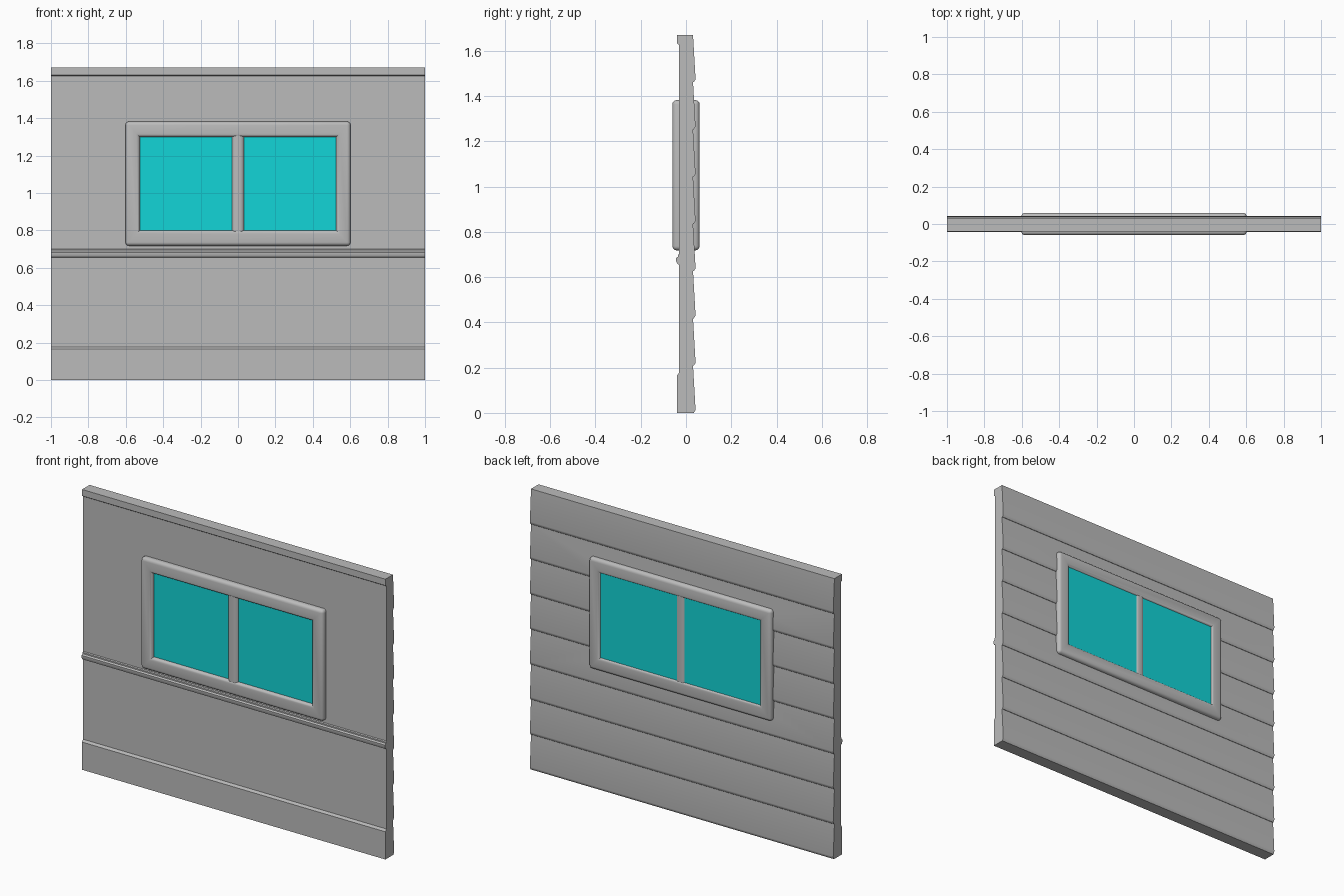
import bpy, bmesh, math

default = bpy.data.objects.get("Cube")
if default:
    bpy.data.objects.remove(default, do_unlink=True)

WINDOW_Z = 1.05          # height of the window centre
HEIGHT = 1.67


def material(name, rgb):
    mat = bpy.data.materials.new(name)
    mat.use_nodes = True
    mat.diffuse_color = (*rgb, 1)
    mat.node_tree.nodes["Principled BSDF"].inputs["Base Color"].default_value = (*rgb, 1)
    return mat


def finish(name, bm, mat, smooth=True):
    bmesh.ops.recalc_face_normals(bm, faces=bm.faces[:])
    mesh = bpy.data.meshes.new(name)
    bm.to_mesh(mesh)
    bm.free()
    obj = bpy.data.objects.new(name, mesh)
    bpy.context.collection.objects.link(obj)
    mesh.materials.append(mat)
    if smooth:
        bpy.ops.object.select_all(action="DESELECT")
        obj.select_set(True)
        bpy.context.view_layer.objects.active = obj
        bpy.ops.object.shade_smooth_by_angle(angle=math.radians(35))
    return obj


def box(size, centre):
    bm = bmesh.new()
    bmesh.ops.create_cube(bm, size=1)
    bmesh.ops.scale(bm, vec=size, verts=bm.verts)
    bmesh.ops.translate(bm, vec=centre, verts=bm.verts)
    return bm


grey = material("plain grey", (0.5, 0.5, 0.5))
cyan = material("cyan glass", (0.006, 0.66, 0.68))

# Wall section: inside face with skirting, dado rail and top trim
section = [(-0.04, 0), (-0.04, 0.165), (-0.03, 0.178), (-0.03, 0.655),
           (-0.037, 0.657), (-0.044, 0.67), (-0.044, 0.683), (-0.036, 0.69),
           (-0.036, 0.698), (-0.03, 0.702), (-0.03, 1.625), (-0.04, 1.632),
           (-0.04, HEIGHT)]
# Outside face: overlapping boards, from the top down
boards = 8
step = HEIGHT / boards
for i in reversed(range(boards)):
    z = i * step
    section += [(0.031, z + step), (0.042, z + 0.018), (0.041, z + 0.01), (0.034, z)]

bm = bmesh.new()
face = bm.faces.new([bm.verts.new((-1, y, z)) for y, z in section])
side = bmesh.ops.extrude_face_region(bm, geom=[face])["geom"]
bmesh.ops.translate(bm, vec=(2, 0, 0),
                    verts=[v for v in side if isinstance(v, bmesh.types.BMVert)])
wall = finish("wall", bm, grey, smooth=False)

# Window opening
cutter = finish("opening_cutter", box((1.12, 0.4, 0.58), (0, 0, WINDOW_Z)), grey, smooth=False)
cut = wall.modifiers.new("opening", "BOOLEAN")
cut.operation = "DIFFERENCE"
cut.solver = "EXACT"
cut.object = cutter
bpy.ops.object.select_all(action="DESELECT")
wall.select_set(True)
bpy.context.view_layer.objects.active = wall
bpy.ops.object.modifier_apply(modifier=cut.name)
bpy.data.objects.remove(cutter, do_unlink=True)
bpy.ops.object.shade_smooth_by_angle(angle=math.radians(35))

# Window frame: a rectangular ring with rounded edges
bm = bmesh.new()


def ring(half_x, half_z, y):
    corners = [(-1, -1), (1, -1), (1, 1), (-1, 1)]
    return [bm.verts.new((sx * half_x, y, WINDOW_Z + sz * half_z)) for sx, sz in corners]


outer_half, inner_half = (0.602, 0.332), (0.525, 0.25)
loops = [ring(*outer_half, -0.06), ring(*inner_half, -0.06),
         ring(*inner_half, 0.06), ring(*outer_half, 0.06)]
for a, b in zip(loops, loops[1:] + loops[:1]):
    for i in range(4):
        j = (i + 1) % 4
        bm.faces.new((a[i], a[j], b[j], b[i]))
bmesh.ops.recalc_face_normals(bm, faces=bm.faces[:])
rounded = [e for e in bm.edges if e.calc_face_angle_signed() > 0.5]
bmesh.ops.bevel(bm, geom=rounded, offset=0.019, segments=4, profile=0.5, affect="EDGES")
finish("window_frame", bm, grey)

# Central mullion
bm = box((0.07, 0.11, 0.53), (0, 0, WINDOW_Z))
upright = [e for e in bm.edges if abs(e.verts[0].co.z - e.verts[1].co.z) > 0.1]
bmesh.ops.bevel(bm, geom=upright, offset=0.025, segments=5, profile=0.5, affect="EDGES")
finish("mullion", bm, grey)

# Glass panes either side of the mullion
for name, s in (("left_pane", 1), ("right_pane", -1)):
    finish(name, box((0.53, 0.09, 0.51), (s * 0.267, 0.005, WINDOW_Z)), cyan, smooth=False)
